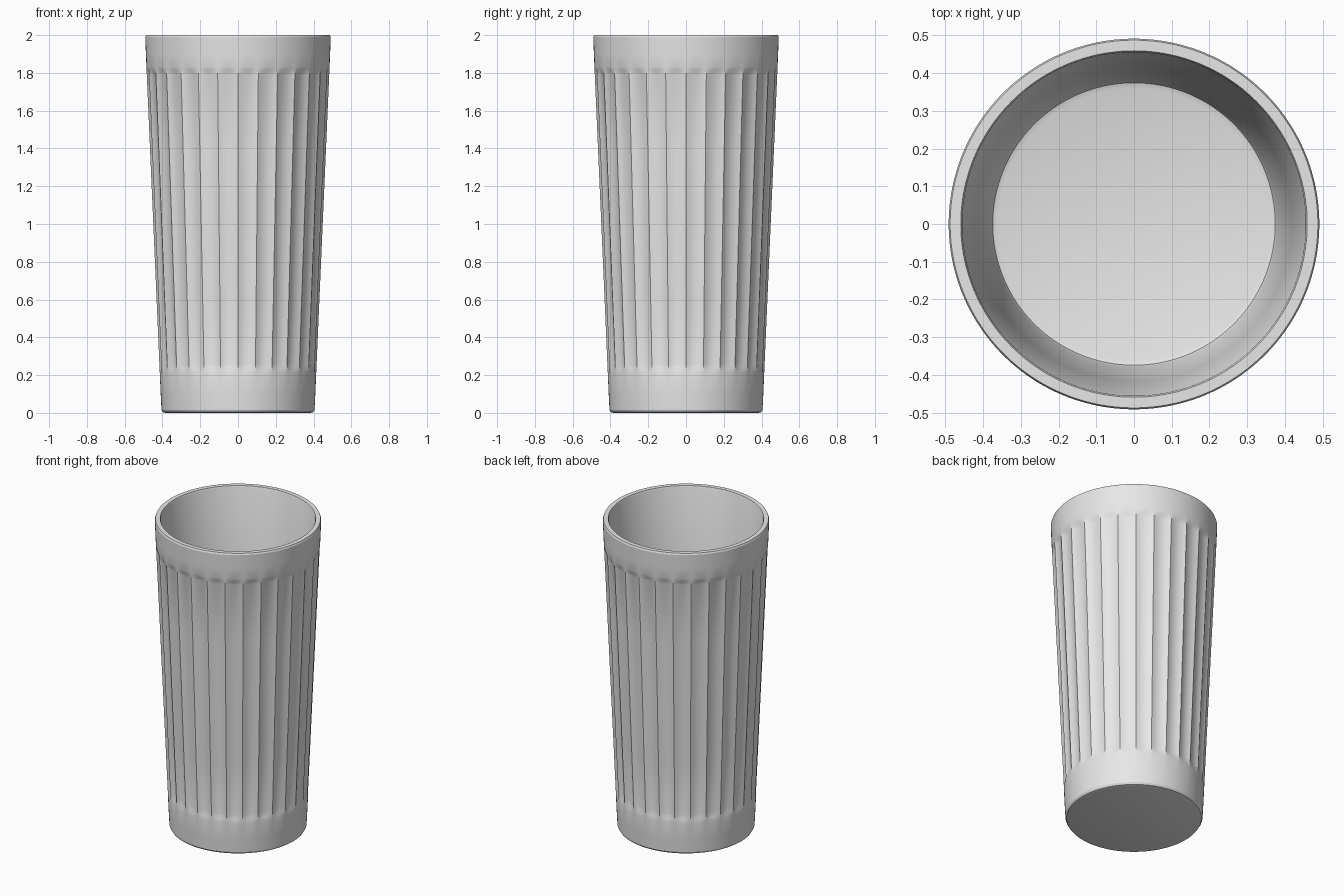
import bpy, bmesh, math

if "Cube" in bpy.data.objects:
    bpy.data.objects.remove(bpy.data.objects["Cube"])

FLUTES, SUB = 28, 8          # flutes around the cup, segments per flute
N = FLUTES * SUB
DEPTH = 0.013

def outer_radius(z):
    return 0.405 + 0.0435 * z

def flute_cut(k, z):
    # concave scallop between sharp ridges, fading out at both ends
    u = (k % SUB) / SUB * 2 - 1
    ends = max(0.0, min(1.0, (z - 0.21) / 0.05, (1.83 - z) / 0.04))
    return DEPTH * (1 - u * u) * ends

bm = bmesh.new()

def ring(r, z, fluted=False):
    out = []
    for k in range(N):
        a = 2 * math.pi * k / N - math.pi / 2
        rr = r - (flute_cut(k, z) if fluted else 0)
        out.append(bm.verts.new((rr * math.cos(a), rr * math.sin(a), z)))
    return out

# Outside: rounded foot, fluted wall, plain band, lip; then down the inside
rings = [ring(0.385, 0), ring(0.398, 0.004), ring(0.405, 0.016)]
for z in (0.1, 0.21, 0.225, 0.24, 0.26, 0.6, 1.0, 1.4, 1.79, 1.80, 1.81, 1.82, 1.83, 1.9):
    rings.append(ring(outer_radius(z), z, True))
rings += [ring(0.491, 1.99), ring(0.487, 2.0), ring(0.459, 2.0), ring(0.455, 1.99),
          ring(0.417, 1.05), ring(0.380, 0.14), ring(0.374, 0.125), ring(0.36, 0.12)]

for a, b in zip(rings, rings[1:]):
    for k in range(N):
        j = (k + 1) % N
        bm.faces.new((a[k], a[j], b[j], b[k]))
bm.faces.new(rings[0][::-1])   # underside
bm.faces.new(rings[-1])        # inner floor

mesh = bpy.data.meshes.new("fluted_cup")
bm.to_mesh(mesh)
bm.free()
cup = bpy.data.objects.new("fluted_cup", mesh)
bpy.context.collection.objects.link(cup)

mat = bpy.data.materials.new("light_grey")
mat.diffuse_color = (0.8, 0.8, 0.8, 1)
mat.use_nodes = True
mat.node_tree.nodes["Principled BSDF"].inputs["Base Color"].default_value = mat.diffuse_color
mesh.materials.append(mat)

bpy.context.view_layer.objects.active = cup
cup.select_set(True)
bpy.ops.object.shade_smooth_by_angle(angle=math.radians(20))
